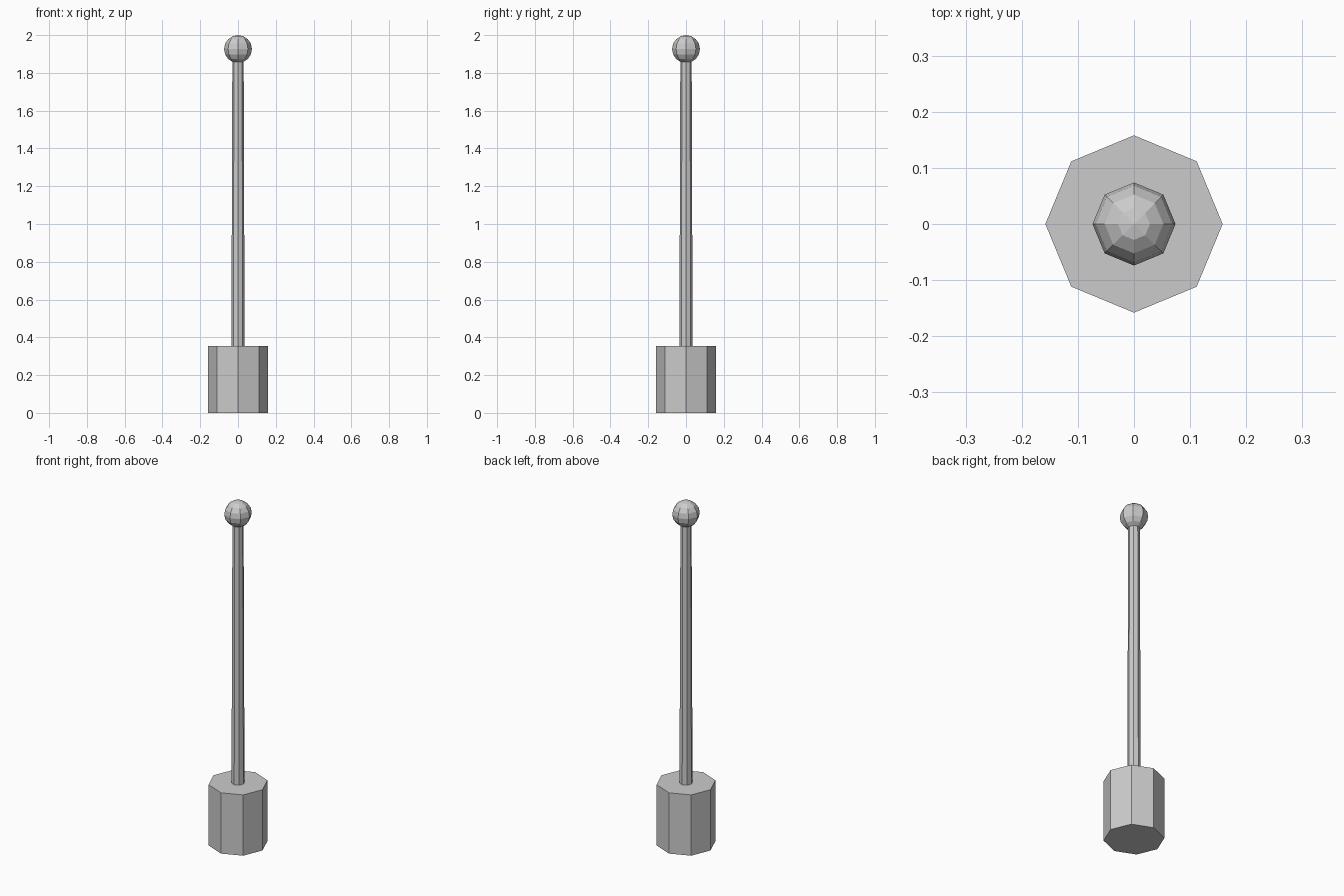
import bpy

cube = bpy.data.objects.get("Cube")
if cube:
    bpy.data.objects.remove(cube, do_unlink=True)

SIDES = 8
BASE_TOP = 0.355
BALL_RADIUS = 0.074
BALL_Z = 2 - BALL_RADIUS

# Single flat grey
grey = bpy.data.materials.new("light_grey")
grey.use_nodes = True
colour = (0.6, 0.6, 0.6, 1)
grey.diffuse_color = colour
grey.node_tree.nodes["Principled BSDF"].inputs["Base Color"].default_value = colour


def finish(name):
    part = bpy.context.object
    part.name = name
    part.data.materials.append(grey)


def tapered_post(name, z0, z1, r0, r1):
    bpy.ops.mesh.primitive_cone_add(vertices=SIDES, radius1=r0, radius2=r1,
                                    depth=z1 - z0, location=(0, 0, (z0 + z1) / 2))
    finish(name)


# Octagonal foot and slightly tapered rod
tapered_post("base", 0, BASE_TOP, 0.158, 0.158)
tapered_post("rod", BASE_TOP, BALL_Z - BALL_RADIUS / 2, 0.035, 0.03)

# Faceted ball on the tip
bpy.ops.mesh.primitive_uv_sphere_add(segments=SIDES, ring_count=8,
                                     radius=BALL_RADIUS, location=(0, 0, BALL_Z))
finish("ball")
